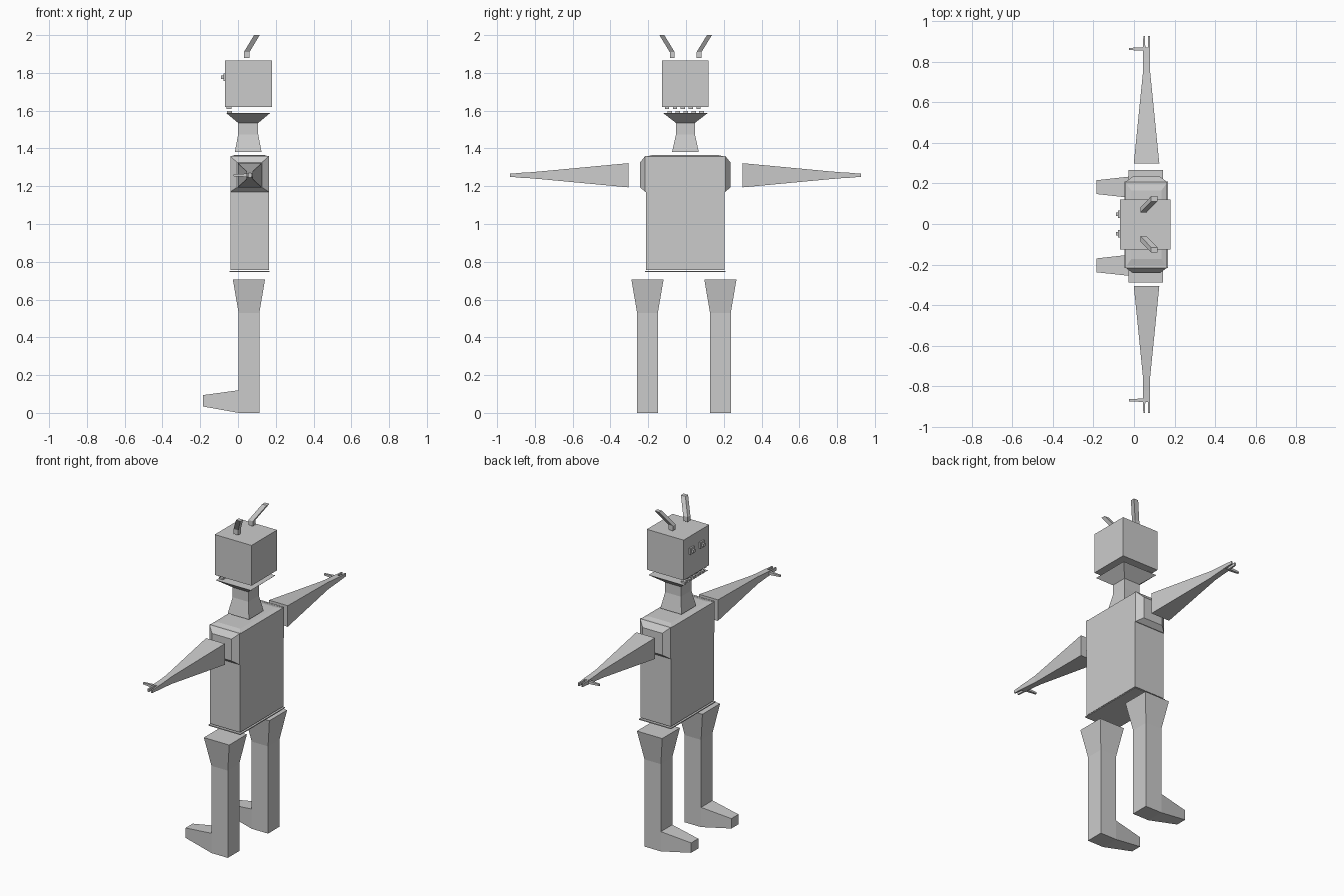
import bpy
import bmesh

default_cube = bpy.data.objects.get("Cube")
if default_cube:
    bpy.data.objects.remove(default_cube, do_unlink=True)

# One plain grey for the whole robot
GREY = (0.6, 0.6, 0.6, 1.0)
grey = bpy.data.materials.new("plain grey")
grey.use_nodes = True
grey.diffuse_color = GREY
grey.node_tree.nodes["Principled BSDF"].inputs["Base Color"].default_value = GREY


def loft(name, axis, *sections):
    """Join rectangular sections along an axis.

    Each section is (position, centre, half sizes), where centre and half
    sizes list the two remaining axes in x, y, z order.
    """
    bm = bmesh.new()
    rings = []
    for position, centre, half in sections:
        ring = []
        for side_a, side_b in ((-1, -1), (1, -1), (1, 1), (-1, 1)):
            point = [centre[0] + side_a * half[0], centre[1] + side_b * half[1]]
            point.insert("xyz".index(axis), position)
            ring.append(bm.verts.new(point))
        rings.append(ring)
    for lower, upper in zip(rings, rings[1:]):
        for i in range(4):
            j = (i + 1) % 4
            bm.faces.new((lower[i], lower[j], upper[j], upper[i]))
    bm.faces.new(rings[0])
    bm.faces.new(rings[-1])
    bmesh.ops.recalc_face_normals(bm, faces=bm.faces)
    mesh = bpy.data.meshes.new(name)
    bm.to_mesh(mesh)
    bm.free()
    mesh.materials.append(grey)
    part = bpy.data.objects.new(name, mesh)
    bpy.context.collection.objects.link(part)
    return part


def box(name, low, high):
    """Plain block between two corners."""
    centre = [(a + b) / 2 for a, b in zip(low, high)]
    half = [(b - a) / 2 for a, b in zip(low, high)]
    return loft(name, "z", (low[2], centre[:2], half[:2]), (high[2], centre[:2], half[:2]))


# Torso with a shallow raised top, and a thin base plate
body = (0.061, -0.004)
loft("torso", "z",
     (0.757, body, (0.102, 0.208)),
     (1.357, body, (0.102, 0.208)),
     (1.366, body, (0.075, 0.17)))
loft("torso_base_plate", "z",
     (0.745, body, (0.107, 0.214)),
     (0.751, body, (0.107, 0.214)))

# Neck flaring into the open jaw
spine = (0.054, -0.003)
loft("neck_and_jaw", "z",
     (1.38, spine, (0.071, 0.071)),
     (1.475, spine, (0.053, 0.05)),
     (1.535, spine, (0.053, 0.05)),
     (1.588, spine, (0.117, 0.119)))

# Head floating over the jaw
box("head", (-0.068, -0.126, 1.62), (0.179, 0.12, 1.865))

# Teeth along the front edge of the head and the jaw
for i in range(5):
    y = -0.086 + i * 0.042
    box("lower_tooth", (-0.058, y - 0.012, 1.587), (-0.033, y + 0.012, 1.598))
    box("upper_tooth", (-0.06, y - 0.026, 1.61), (-0.035, y - 0.004, 1.621))

for side, label in ((1, "right"), (-1, "left")):
    # Eye: square plate with a small square pupil
    eye = (side * 0.048, 1.777)
    loft(label + "_eye", "x",
         (-0.066, eye, (0.019, 0.019)),
         (-0.078, eye, (0.019, 0.019)))
    loft(label + "_pupil", "x",
         (-0.077, eye, (0.009, 0.009)),
         (-0.09, eye, (0.009, 0.009)))

    # Bent antenna, short stem then outward sweep
    stem = (0.046, side * 0.071 - 0.002)
    tip = (0.1, side * 0.126 - 0.002)
    loft(label + "_antenna", "z",
         (1.88, stem, (0.015, 0.013)),
         (1.91, stem, (0.015, 0.013)),
         (2.0, tip, (0.015, 0.013)))

    # Tapered shoulder block
    loft(label + "_shoulder", "y",
         (side * 0.2 + body[1], (0.061, 1.265), (0.102, 0.095)),
         (side * 0.212 + body[1], (0.061, 1.265), (0.102, 0.095)),
         (side * 0.239 + body[1], (0.061, 1.26), (0.066, 0.066)))

    # Arm tapering to the palm
    shift = -0.003
    arm = (0.062, 1.258)
    loft(label + "_arm", "y",
         (side * 0.302 + shift, arm, (0.063, 0.064)),
         (side * 0.75 + shift, arm, (0.018, 0.022)),
         (side * 0.82 + shift, arm, (0.018, 0.016)),
         (side * 0.875 + shift, arm, (0.018, 0.013)))

    # Two fingers and a thumb
    for offset in (-0.012, 0.012):
        finger = (arm[0] + offset, arm[1])
        loft(label + "_finger", "y",
             (side * 0.87 + shift, finger, (0.006, 0.012)),
             (side * 0.93 + shift, finger, (0.004, 0.009)))
    thumb = (side * 0.867 + shift, arm[1])
    loft(label + "_thumb", "x",
         (0.05, thumb, (0.009, 0.009)),
         (-0.025, thumb, (0.005, 0.005)))

    # Leg with a flared hip
    hip = (0.058, side * 0.193 - 0.011)
    loft(label + "_leg", "z",
         (0.0, hip, (0.055, 0.055)),
         (0.53, hip, (0.055, 0.055)),
         (0.705, hip, (0.085, 0.085)))

    # Foot narrowing to a raised toe
    loft(label + "_foot", "x",
         (0.004, (hip[1], 0.06), (0.055, 0.06)),
         (-0.186, (hip[1], 0.064), (0.034, 0.03)))
